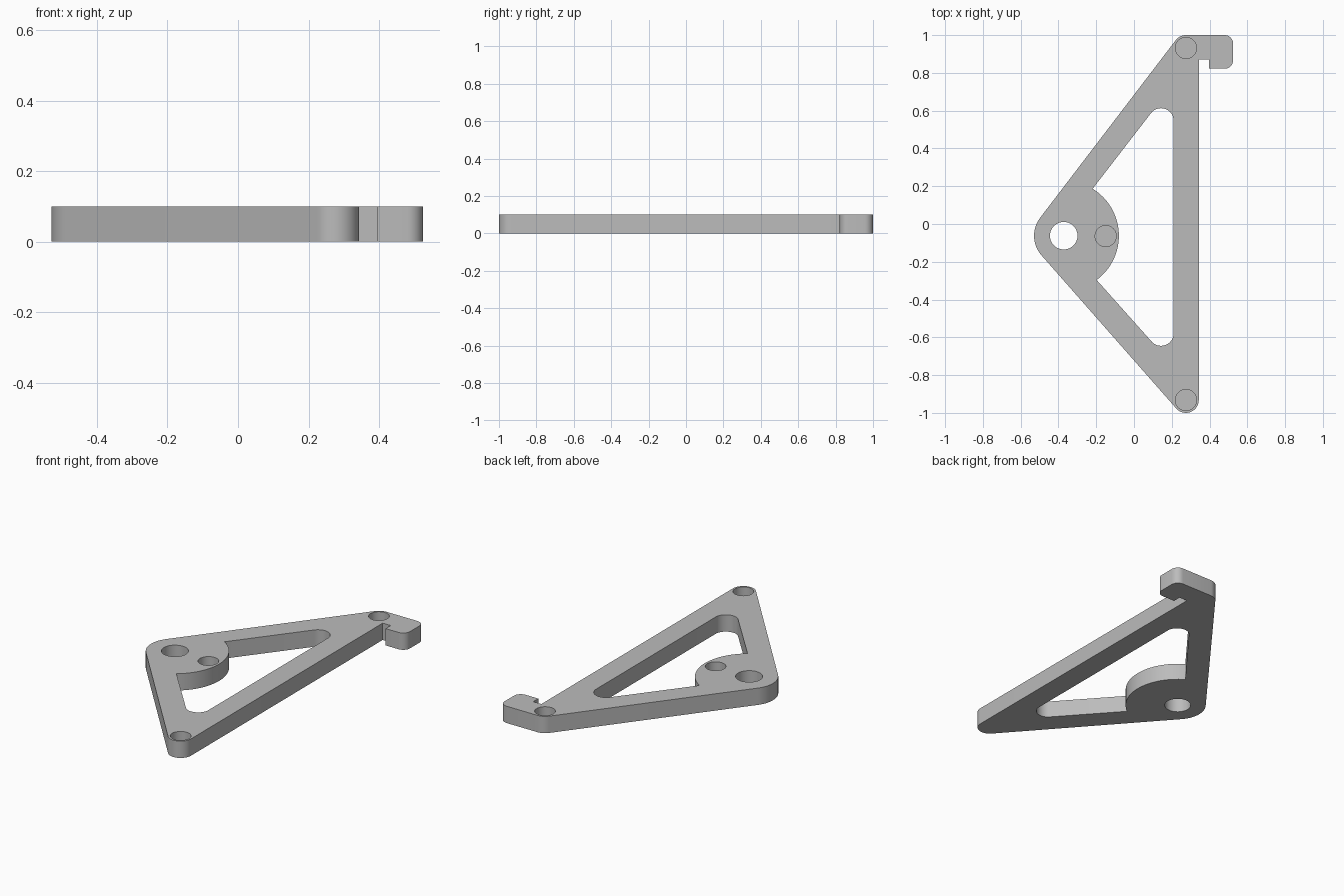
import bpy, bmesh
from math import cos, sin, radians, atan2, degrees, hypot, acos

THICK = 0.1
POCKET_FLOOR = 0.02

if "Cube" in bpy.data.objects:
    bpy.data.objects.remove(bpy.data.objects["Cube"], do_unlink=True)

grey = bpy.data.materials.new("plain grey")
grey.use_nodes = True
grey.diffuse_color = (0.5, 0.5, 0.5, 1)
grey.node_tree.nodes["Principled BSDF"].inputs["Base Color"].default_value = (0.5, 0.5, 0.5, 1)


def arc(center, r, start, end, steps=16):
    """Points along an arc, angles in degrees."""
    angles = [radians(start + (end - start) * i / steps) for i in range(steps + 1)]
    return [(center[0] + r * cos(a), center[1] + r * sin(a)) for a in angles]


def tangent_angle(c1, r1, c2, r2):
    """Direction of the outer normal of the line touching both circles on the right of c1 -> c2."""
    dx, dy = c2[0] - c1[0], c2[1] - c1[1]
    return degrees(atan2(dy, dx) - acos((r1 - r2) / hypot(dx, dy)))


def angle_to(center, point):
    return degrees(atan2(point[1] - center[1], point[0] - center[0]))


def prism(name, points, z0, z1):
    """Extrude a counter-clockwise outline from z0 to z1."""
    bm = bmesh.new()
    face = bm.faces.new([bm.verts.new((x, y, z0)) for x, y in points])
    top = bmesh.ops.extrude_face_region(bm, geom=[face])["geom"]
    verts = [v for v in top if isinstance(v, bmesh.types.BMVert)]
    bmesh.ops.translate(bm, verts=verts, vec=(0, 0, z1 - z0))
    bmesh.ops.recalc_face_normals(bm, faces=bm.faces)
    mesh = bpy.data.meshes.new(name)
    bm.to_mesh(mesh)
    bm.free()
    mesh.materials.append(grey)
    obj = bpy.data.objects.new(name, mesh)
    bpy.context.collection.objects.link(obj)
    return obj


# Corner circles of the triangular frame
pivot, pivot_r = (-0.372, -0.062), 0.157
back, front, corner_r = (0.275, 0.932), (0.275, -0.932), 0.068

# Outer outline with the hook at the back corner
low = tangent_angle(pivot, pivot_r, front, corner_r)
high = tangent_angle(back, corner_r, pivot, pivot_r) % 360
outline = arc(front, corner_r, low, 0)
outline += [(0.343, 0.87), (0.396, 0.87), (0.396, 0.822)]
outline += arc((0.48, 0.867), 0.045, -90, 0, 8) + arc((0.48, 0.955), 0.045, 0, 90, 8)
outline += arc(back, corner_r, 90, high, 8)
outline += arc(pivot, pivot_r, high, low % 360, 24)
frame = prism("bracket_frame", outline, 0, THICK)

# Window, with the round boss around the pivot left standing
boss_r, win_r = 0.292, 0.067
win_back, win_front = (0.143, 0.546), (0.143, -0.578)
a_high = angle_to(pivot, (-0.217, 0.19))
a_low = angle_to(pivot, (-0.198, -0.296))
window = arc(win_front, win_r, 228, 360) + arc(win_back, win_r, 0, 142)
window += arc(pivot, boss_r, a_high, a_low, 32)
cutters = [prism("window_cutter", window, -0.1, 0.2)]

# Through hole at the pivot and three blind pockets in the top
cutters.append(prism("pivot_hole_cutter", arc(pivot, 0.073, 0, 352.5, 47), -0.1, 0.2))
for centre in (back, front, (-0.15, -0.064)):
    cutters.append(prism("pocket_cutter", arc(centre, 0.056, 0, 352.5, 47), POCKET_FLOOR, 0.2))

for cutter in cutters:
    mod = frame.modifiers.new("cut", "BOOLEAN")
    mod.operation, mod.solver, mod.object = "DIFFERENCE", "EXACT", cutter

# Keep the cut result and drop the cutters
graph = bpy.context.evaluated_depsgraph_get()
cut_mesh = bpy.data.meshes.new_from_object(frame.evaluated_get(graph))
frame.modifiers.clear()
frame.data = cut_mesh
for cutter in cutters:
    bpy.data.objects.remove(cutter, do_unlink=True)

for other in bpy.context.selected_objects:
    other.select_set(False)
frame.select_set(True)
bpy.context.view_layer.objects.active = frame
bpy.ops.object.shade_smooth_by_angle(angle=radians(30))
